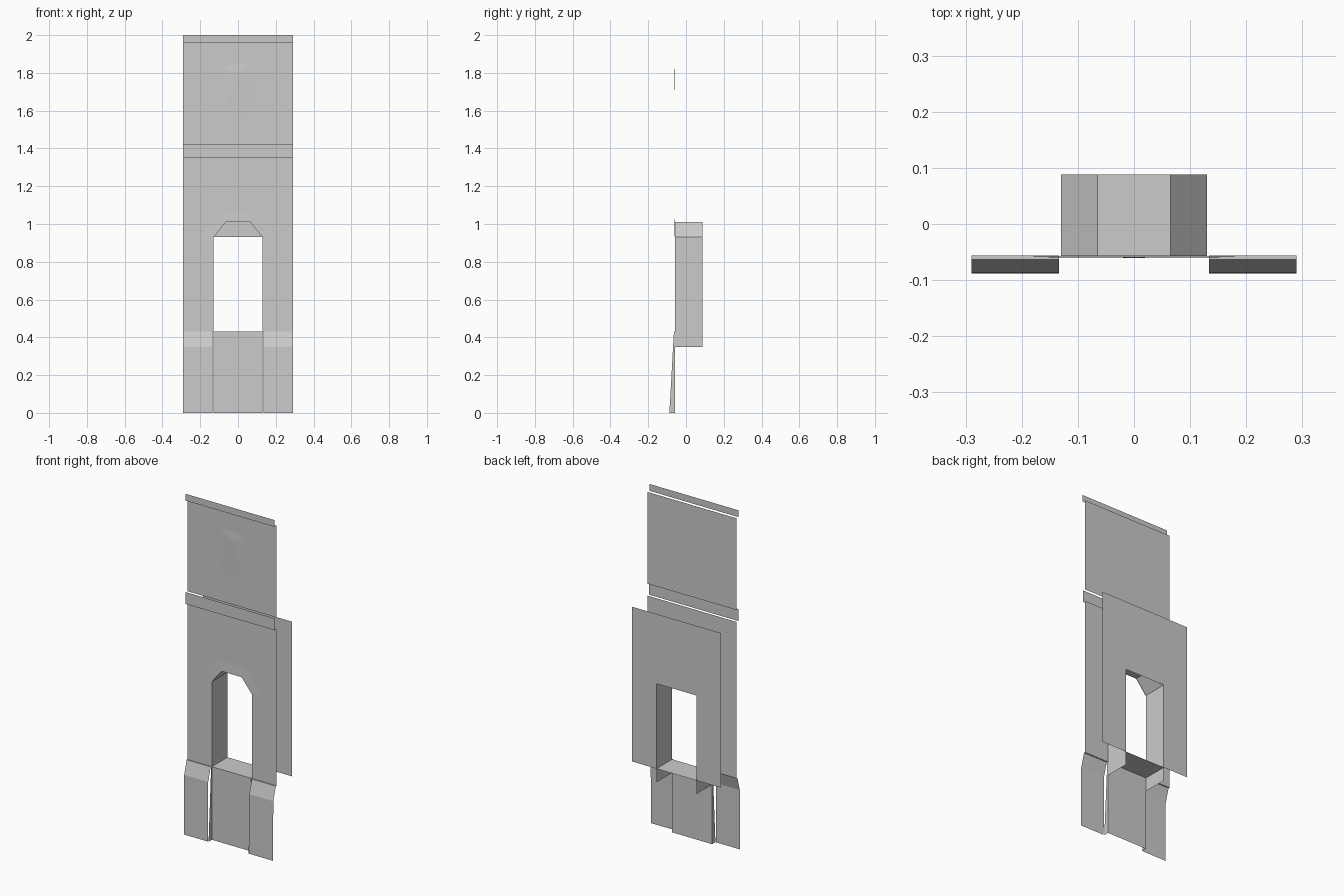
import bpy

if "Cube" in bpy.data.objects:
    bpy.data.objects.remove(bpy.data.objects["Cube"])

FRONT, BACK = -0.057, 0.088
HALF, HOLE = 0.29, 0.13          # half width of wall and window
SILL, SPRING, APEX = 0.43, 0.93, 1.01


def sheet(name, faces, mirror=True):
    """Open surface from a few polygons, mirrored across x = 0."""
    verts, polys = [], []
    for f in faces:
        polys.append(list(range(len(verts), len(verts) + len(f))))
        verts += f
    me = bpy.data.meshes.new(name)
    me.from_pydata(verts, [], polys)
    ob = bpy.data.objects.new(name, me)
    bpy.context.collection.objects.link(ob)
    if mirror:
        m = ob.modifiers.new("mirror", 'MIRROR')
        m.use_mirror_merge = True
        m.merge_threshold = 0.0005
    return ob


def upright(pts, y):
    """Polygon in the xz plane; anticlockwise points face the front."""
    return [(x, y, z) for x, z in pts]


def rect(x0, x1, z0, z1, y):
    return upright([(x0, z0), (x1, z0), (x1, z1), (x0, z1)], y)


def sweep_y(path, y0, y1):
    """Strip of quads carrying an xz path through the wall depth."""
    return [[(a[0], y0, a[1]), (a[0], y1, a[1]), (b[0], y1, b[1]), (b[0], y0, b[1])]
            for a, b in zip(path, path[1:])]


def sweep_x(path, x0, x1):
    """Strip of quads carrying a yz path sideways."""
    return [[(x0, *a), (x1, *a), (x1, *b), (x0, *b)] for a, b in zip(path, path[1:])]


def opening(top):
    return [(HOLE, SILL), (HALF, SILL), (HALF, top), (0, top),
            (0, APEX), (0.065, APEX), (HOLE, SPRING)]


# Front and back wall panels around the window
sheet("front_wall", [upright(opening(1.35), FRONT)])
sheet("back_wall", [upright(opening(1.34), BACK)[::-1]])
sheet("upper_wall", [rect(0, HALF, 1.42, 1.96, FRONT)])

# Window jambs (reaching just below the sill), arched roof and sill
sheet("window_reveal", sweep_y([(HOLE, 0.35), (HOLE, SPRING), (0.065, APEX), (0, APEX)], FRONT, BACK))
sheet("window_sill", sweep_y([(HOLE, SILL), (0, SILL)], FRONT, BACK))
# Plate closing the head of the arch at the back
sheet("window_head", [upright([(0, SPRING), (HOLE, SPRING), (0.065, APEX), (0, APEX)], BACK)])

# Faceted hood over the window, very shallow
inner = [(0, APEX), (0.065, APEX), (HOLE, SPRING)]
outer = [(0, 1.07), (0.085, 1.07), (0.19, 0.95)]
hood = []
for i in range(2):
    a, b, c, d = inner[i], inner[i + 1], outer[i + 1], outer[i]
    hood.append([(a[0], FRONT - .003, a[1]), (b[0], FRONT - .003, b[1]),
                 (c[0], FRONT - .001, c[1]), (d[0], FRONT - .001, d[1])])
sheet("window_hood", hood)

# Shallow tapered boss on the upper wall
tip = (0, FRONT - .004, 1.80)
rim = [(0, 1.58), (0.08, 1.60), (0.08, 1.82), (0.04, 1.85), (0, 1.85)]
rim = upright(rim, FRONT - .0005)
sheet("upper_boss", [[tip, a, b] for a, b in zip(rim, rim[1:])])

# Trim bands standing slightly forward
sheet("top_trim", [rect(0, HALF, 1.96, 2.0, -0.075)])
sheet("middle_trim", [rect(0, HALF, 1.35, 1.42, -0.072)])

# Base: centre panel, its slanted returns, and stepped side skirts
sheet("base_centre", [rect(0, HOLE, 0, SILL, FRONT)])
sheet("base_return", [[(HOLE, FRONT, 0), (HOLE, FRONT, SILL), (HOLE, -0.064, SILL), (HOLE, -0.088, 0)]])
sheet("base_skirt", sweep_x([(-0.088, 0), (-0.086, 0.35), (-0.063, SILL), (FRONT + .001, SILL)], 0.134, HALF))
